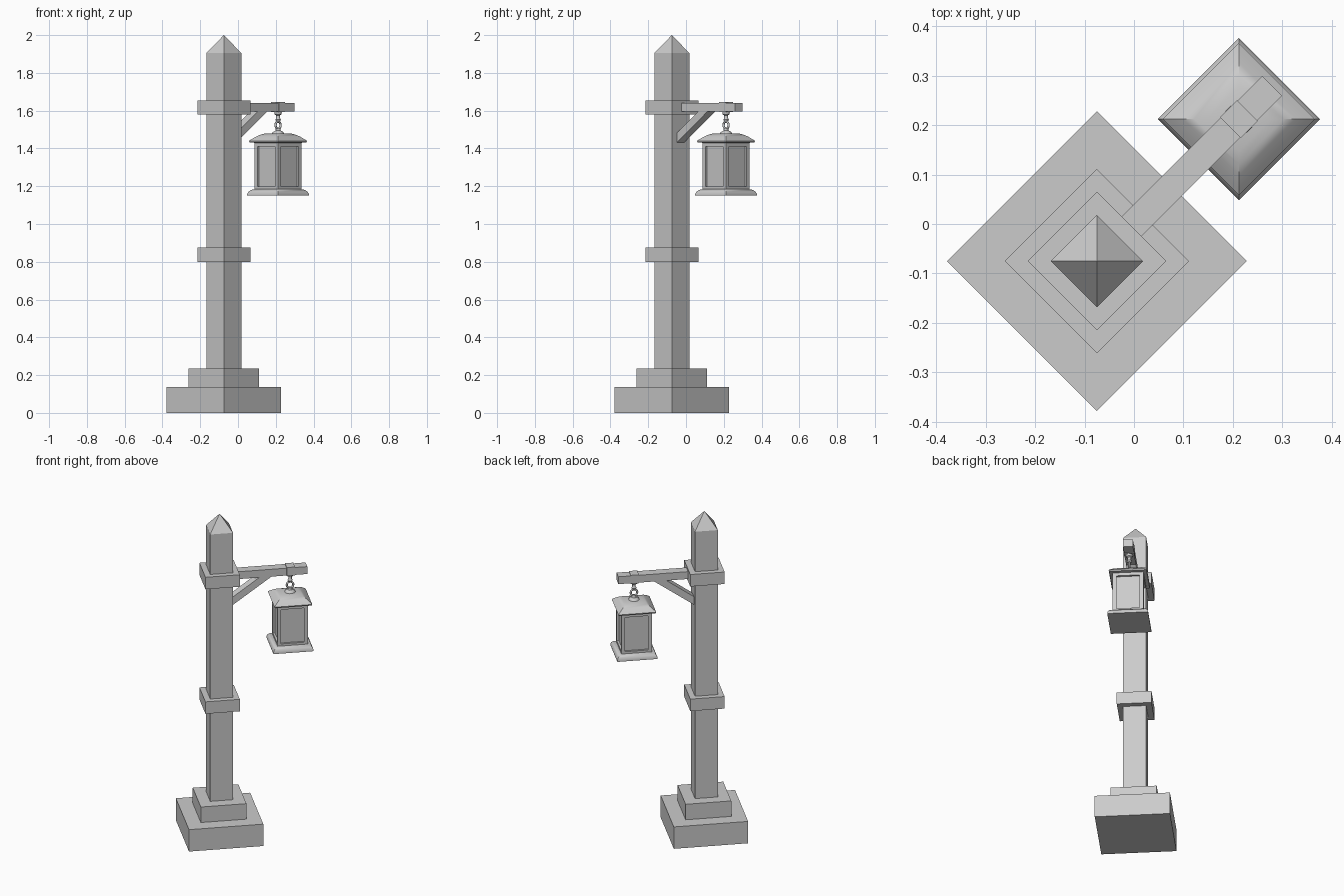
import bpy, bmesh, math
from mathutils import Vector

if "Cube" in bpy.data.objects:
    bpy.data.objects.remove(bpy.data.objects["Cube"])

stone = bpy.data.materials.new("plain grey")
stone.use_nodes = True
stone.diffuse_color = (0.6, 0.6, 0.6, 1)
stone.node_tree.nodes["Principled BSDF"].inputs["Base Color"].default_value = (0.6, 0.6, 0.6, 1)

POST, LAMP = -0.075, 0.212  # positions along the x = y diagonal


def finish(name, bm, smooth=0):
    bmesh.ops.remove_doubles(bm, verts=bm.verts, dist=1e-5)
    bmesh.ops.recalc_face_normals(bm, faces=bm.faces)
    mesh = bpy.data.meshes.new(name)
    bm.to_mesh(mesh)
    bm.free()
    mesh.materials.append(stone)
    ob = bpy.data.objects.new(name, mesh)
    bpy.context.collection.objects.link(ob)
    if smooth:
        bpy.ops.object.select_all(action='DESELECT')
        ob.select_set(True)
        bpy.context.view_layer.objects.active = ob
        bpy.ops.object.shade_smooth_by_angle(angle=math.radians(smooth))
    return ob


def loft(name, centre, rows, sides=4, smooth=0):
    """Stack rings of (radius, height) around a vertical axis; four sides give a diamond."""
    bm = bmesh.new()
    rings = []
    for r, z in rows:
        angles = [2 * math.pi * i / sides for i in range(sides)]
        rings.append([bm.verts.new((centre + r * math.cos(a), centre + r * math.sin(a), z))
                      for a in angles])
    for low, high in zip(rings, rings[1:]):
        for i in range(sides):
            j = (i + 1) % sides
            bm.faces.new((low[i], low[j], high[j], high[i]))
    bm.faces.new(rings[0][::-1])
    if rows[-1][0] > 1e-3:
        bm.faces.new(rings[-1])
    return finish(name, bm, smooth)


def diagonal_beam(name, outline, half):
    """Extrude an outline of (diagonal position, height) sideways."""
    bm = bmesh.new()
    a, b = ([bm.verts.new((c + s * half, c - s * half, z)) for c, z in outline] for s in (-1, 1))
    bm.faces.new(a)
    bm.faces.new(b[::-1])
    for i in range(len(a)):
        j = (i + 1) % len(a)
        bm.faces.new((a[i], a[j], b[j], b[i]))
    return finish(name, bm)


def rectangle(c0, c1, z0, z1):
    return [(c0, z0), (c1, z0), (c1, z1), (c0, z1)]


# Post, plinth and collars
loft("plinth", POST, [(0.303, 0), (0.303, 0.137)])
loft("plinth_step", POST, [(0.186, 0.137), (0.186, 0.234)])
loft("post", POST, [(0.093, 0.234), (0.093, 1.905), (0, 2.0)])
for name, z in (("lower_collar", 0.80), ("upper_collar", 1.58)):
    loft(name, POST, [(0.14, z), (0.14, z + 0.075)])

# Bracket
diagonal_beam("arm", rectangle(-0.03, 0.279, 1.595, 1.641), 0.02)
diagonal_beam("brace", [(-0.03, 1.43), (-0.03, 1.48), (0.085, 1.597), (0.135, 1.597)], 0.02)
diagonal_beam("arm_strap", rectangle(LAMP - 0.017, LAMP + 0.017, 1.592, 1.645), 0.021)

# Hanger: stem, ring and mount
loft("hanger_stem", LAMP, [(0.02, 1.592), (0.018, 1.58), (0.01, 1.575), (0.01, 1.56),
                           (0.015, 1.553), (0.01, 1.543)], 12, 40)
bpy.ops.mesh.primitive_torus_add(major_radius=0.019, minor_radius=0.006, major_segments=20,
                                 minor_segments=8, location=(LAMP, LAMP, 1.523),
                                 rotation=(math.pi / 2, 0, math.pi / 4))
ring = bpy.context.object
ring.name = "hanger_ring"
ring.data.materials.append(stone)
bpy.ops.object.shade_smooth_by_angle(angle=math.radians(60))
loft("hanger_mount", LAMP, [(0.032, 1.478), (0.028, 1.487), (0.014, 1.494), (0.011, 1.507)], 12, 40)

# Lantern roof and foot
loft("lantern_roof", LAMP, [(0.125, 1.43), (0.15, 1.432), (0.154, 1.44), (0.14, 1.449),
                            (0.114, 1.464), (0.09, 1.474), (0.065, 1.48)], 4, 40)
loft("lantern_foot", LAMP, [(0.164, 1.15), (0.164, 1.158), (0.156, 1.171),
                            (0.143, 1.18), (0.125, 1.184)], 4, 40)

# Lantern body with a recessed window on each side
body = loft("lantern_body", LAMP, [(0.124, 1.176), (0.124, 1.432)])
bm = bmesh.new()
bm.from_mesh(body.data)
walls = [f for f in bm.faces if abs(f.normal.z) < 0.5]
bmesh.ops.inset_individual(bm, faces=walls, thickness=0.03)
bmesh.ops.inset_individual(bm, faces=walls, thickness=0.0005, depth=-0.012)
bm.to_mesh(body.data)
bm.free()
